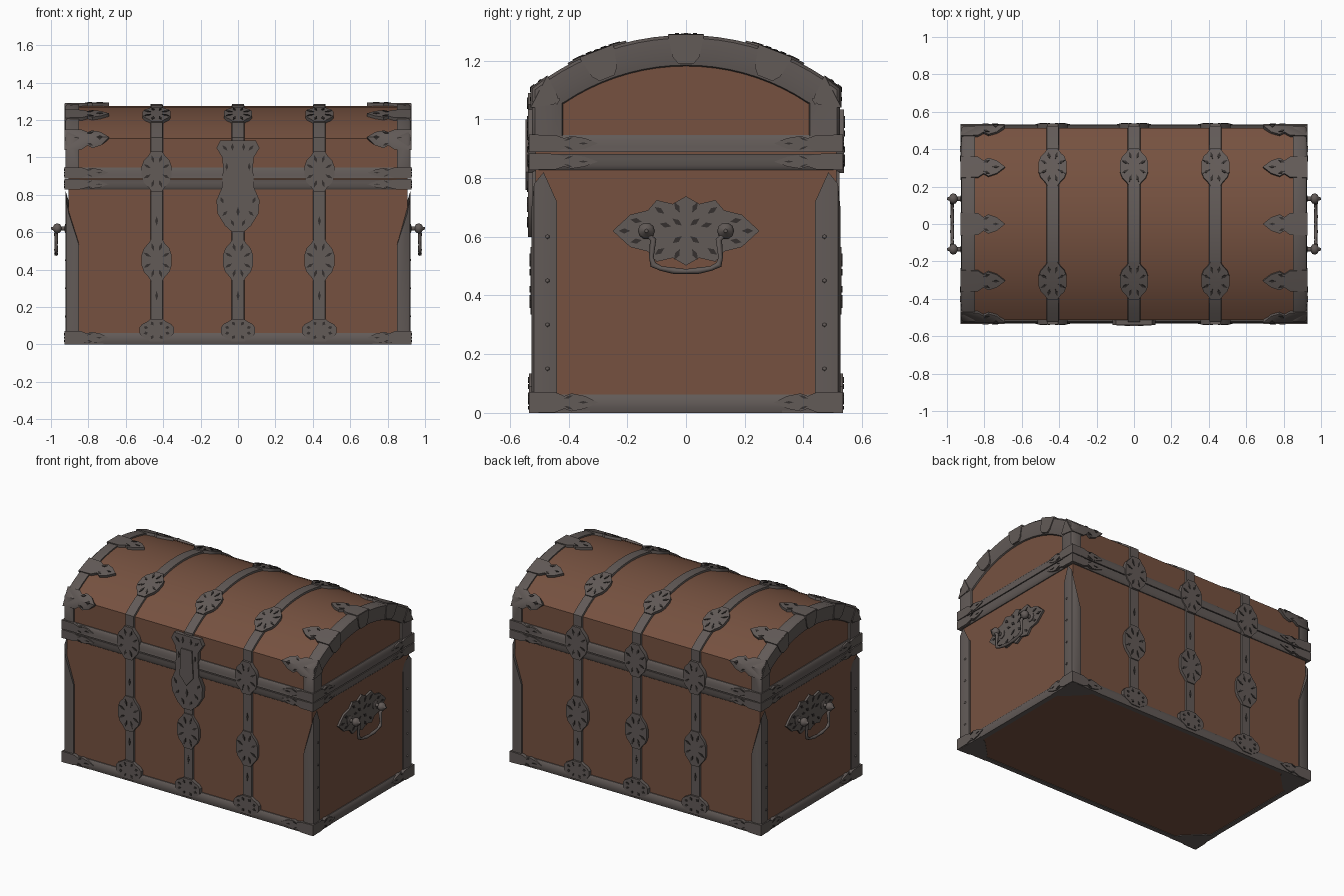
import bpy, bmesh
from math import sin, cos, asin, pi, copysign, hypot

if "Cube" in bpy.data.objects:
    bpy.data.objects.remove(bpy.data.objects["Cube"])


def material(name, colour):
    m = bpy.data.materials.new(name)
    m.use_nodes = True
    m.diffuse_color = (*colour, 1)
    bsdf = m.node_tree.nodes["Principled BSDF"]
    bsdf.inputs["Base Color"].default_value = (*colour, 1)
    bsdf.inputs["Roughness"].default_value = 0.8
    return m


WOOD = material("brown wood", (0.18, 0.083, 0.051))
IRON = material("grey iron", (0.122, 0.103, 0.096))
DARK = material("dark iron", (0.035, 0.03, 0.028))

# Main sizes: half length, half depth, spring line, crown, seam
E, D, SPRING, CROWN, SEAM = 0.905, 0.512, 1.10, 1.275, 0.885
R = (D ** 2 + (CROWN - SPRING) ** 2) / (2 * (CROWN - SPRING))
HALF = asin(D / R)
A = R * HALF


def wrap(x, s, d=0.0):
    """Point at distance s along the front-lid-back outline, raised by d."""
    side, t = copysign(1, s), abs(s)
    if abs(t - A) < 1e-4:
        mid = (HALF + pi / 2) / 2
        k = d / cos(pi / 2 - mid)
        return (x, side * (D + k * sin(mid)), SPRING + k * cos(mid))
    if t < A:
        return (x, (R + d) * sin(s / R), CROWN - R + (R + d) * cos(s / R))
    return (x, side * (D + d), SPRING - (t - A))


def at_height(z, side):
    return side * (A + SPRING - z)


def at_depth(y):
    return R * asin(y / R)


def outline(bottom):
    arc = [A * k / 10 for k in range(-10, 11)]
    return [at_height(bottom, -1)] + arc + [at_height(bottom, 1)]


def sweep(bm, rings, loop=False):
    """Skin closed rings of points, capped unless the path is a loop."""
    vs = [[bm.verts.new(p) for p in ring] for ring in rings]
    n = len(vs[0])
    for i in range(len(vs) if loop else len(vs) - 1):
        a, b = vs[i], vs[(i + 1) % len(vs)]
        for j in range(n):
            bm.faces.new((a[j], a[(j + 1) % n], b[(j + 1) % n], b[j]))
    if not loop:
        bm.faces.new(vs[0])
        bm.faces.new(vs[-1])


def plate(bm, pts, centre, place, low, high, mat=0):
    """Thin raised plate with any outline, laid on a surface."""
    base = [bm.verts.new(place(u, v, low)) for u, v in pts]
    top = [bm.verts.new(place(u, v, high)) for u, v in pts]
    hub = bm.verts.new(place(*centre, high))
    faces = [bm.faces.new(base)]
    for i in range(len(pts)):
        j = (i + 1) % len(pts)
        faces.append(bm.faces.new((base[i], base[j], top[j], top[i])))
        faces.append(bm.faces.new((top[i], top[j], hub)))
    for f in faces:
        f.material_index = mat


def slot(bm, u, v, du, dv, place, d, length=0.02, width=0.008):
    """Dark almond-shaped piercing pointing along (du, dv)."""
    k = hypot(du, dv)
    du, dv = du / k, dv / k
    pts = [(u + du * a - dv * b, v + dv * a + du * b)
           for a, b in ((length, 0), (0, width), (-length, 0), (0, -width))]
    plate(bm, pts, (u, v), place, d - 0.003, d + 0.003, 1)


def mirrored(quarter):
    """Outline from one quarter, running from the v axis to the u axis."""
    half = quarter + [(u, -v) for u, v in reversed(quarter) if v]
    return half + [(-u, v) for u, v in reversed(half) if u]


def finish(bm, name, *mats, angle=0.6):
    bmesh.ops.recalc_face_normals(bm, faces=bm.faces)
    me = bpy.data.meshes.new(name)
    bm.to_mesh(me)
    bm.free()
    for m in mats:
        me.materials.append(m)
    me.shade_smooth()
    me.set_sharp_from_angle(angle=angle)
    ob = bpy.data.objects.new(name, me)
    bpy.context.collection.objects.link(ob)
    return ob


# Wooden box and domed lid
bm = bmesh.new()
sweep(bm, [[(x, -D, 0.004), (x, D, 0.004), (x, D, SEAM), (x, -D, SEAM)] for x in (-E, E)])
finish(bm, "wooden_box", WOOD)
bm = bmesh.new()
sweep(bm, [[wrap(x, s) for s in outline(SEAM)] for x in (-E, E)])
finish(bm, "wooden_lid", WOOD, angle=0.4)

# Rounded iron bands round the foot and either side of the seam
for name, z0, z1, lip in (("foot_band", 0, 0.062, 0.012), ("box_rim_band", 0.828, 0.882, 0.021),
                          ("lid_rim_band", 0.888, 0.946, 0.021)):
    bm = bmesh.new()
    h = z1 - z0
    top_lip = lip if name == "box_rim_band" else 0.006
    low_lip = 0.006 if name == "box_rim_band" else lip
    prof = [(-0.02, z0), (low_lip, z0), (0.018, z0 + h * 0.3), (0.018, z0 + h * 0.7),
            (top_lip, z1), (-0.02, z1)]
    sweep(bm, [[(sx * (E + o), sy * (D + o), z) for o, z in prof]
               for sx, sy in ((1, 1), (-1, 1), (-1, -1), (1, -1))], loop=True)
    finish(bm, name, IRON, angle=0.9)

# Corner posts with slanted tops and small rivets
columns = [(0.85, 0.50, 0.53), (0.85, 0.521, 0.53), (0.905, 0.526, 0.70), (0.919, 0.518, 0.78),
           (0.922, 0.485, 0.82), (0.915, 0.44, 0.72), (0.89, 0.44, 0.72)]
bm = bmesh.new()
for sx in (1, -1):
    for sy in (1, -1):
        sweep(bm, [[(sx * x, sy * y, 0.03) for x, y, z in columns],
                   [(sx * x, sy * y, z) for x, y, z in columns]])
        for z in (0.15, 0.3, 0.45, 0.6):
            ball = bmesh.ops.create_icosphere(bm, subdivisions=1, radius=0.008)["verts"]
            bmesh.ops.translate(bm, verts=ball, vec=(sx * 0.919, sy * 0.472, z))
finish(bm, "corner_posts", IRON, angle=0.9)

# Curved trim over both lid ends, with lugs folded down the end face
trim = [(0.85, -0.03), (0.85, 0.009), (0.91, 0.012), (0.922, 0.002),
        (0.922, -0.05), (0.914, -0.09), (0.89, -0.10)]
bm = bmesh.new()
for sx in (1, -1):
    sweep(bm, [[wrap(sx * x, s, d) for x, d in trim] for s in outline(0.94)])
    for s0 in (-A, -at_depth(0.3), 0, at_depth(0.3), A):
        def lug(u, v, d):
            return wrap(sx * (E + d), s0 + u, -v)
        plate(bm, [(-0.06, -0.014), (0.06, -0.014), (0.05, 0.06), (0.03, 0.084),
                   (-0.03, 0.084), (-0.05, 0.06)], (0, 0.03), lug, 0, 0.022)
finish(bm, "lid_end_trim", IRON, angle=0.8)

# Pointed finger plates on the lid edge, seam corners and foot corners
FINGER = [(0, 1), (0.09, 0.95), (0.12, 0.6), (0.145, 0.85), (0.19, 0.6), (0.235, 0)]
FINGER += [(u, -v) for u, v in reversed(FINGER[:-1])]


def finger(bm, place, w, d):
    plate(bm, [(u, v * w) for u, v in FINGER], (0.12, 0), place, -0.01, d)
    for u, v, dv in ((0.135, 0.5, 0.4), (0.135, -0.5, -0.4), (0.185, 0, 0)):
        slot(bm, u, v * w, 1, dv, place, d, 0.017, 0.12 * w)


bm = bmesh.new()
for sx in (1, -1):
    for s0 in (-A, -at_depth(0.3), 0, at_depth(0.3), A):
        finger(bm, lambda u, v, d: wrap(sx * (0.924 - u), s0 + v, d), 0.06, 0.017)
    for sy in (1, -1):
        for z0, w in ((0.036, 0.036), (0.856, 0.028), (0.918, 0.03)):
            finger(bm, lambda u, v, d: (sx * (0.928 - u), sy * (D + d), z0 + v), w, 0.023)
            finger(bm, lambda u, v, d: (sx * (E + d), sy * (0.535 - u), z0 + v), w, 0.023)
        # Triangular plates under the box
        plate(bm, [(0, 0), (0.2, 0), (0.17, 0.06), (0.06, 0.17), (0, 0.2)], (0.06, 0.06),
              lambda u, v, d: (sx * (0.92 - u), sy * (0.527 - v), d), 0.008, 0)
finish(bm, "corner_plates", IRON, DARK)

# Three straps running front to back, each with pierced oval medallions
OVAL = mirrored([(0.35, 1), (0.55, 0.78), (0.85, 0.55), (1, 0.25)])


def medallion(bm, place, w, h, d):
    plate(bm, [(u * w, v * h) for u, v in OVAL], (0, 0), place, -0.01, d)
    for k in range(8):
        a = (k + 0.5) * pi / 4
        u, v = 0.68 * w * cos(a), 0.66 * h * sin(a)
        slot(bm, u, v, u, v, place, d, 0.2 * h, 0.1 * w)


for name, x0 in (("right_strap", -0.435), ("middle_strap", 0), ("left_strap", 0.435)):
    bm = bmesh.new()
    strap = [(-0.036, -0.01), (-0.031, 0.011), (0.031, 0.011), (0.036, -0.01)]
    sweep(bm, [[wrap(x0 + x, s, d) for x, d in strap] for s in outline(0.01)])
    for side in (-1, 1):
        spots = [(at_height(0.45, side), 0.08, 0.115, 0.018),
                 (at_height(0.075, side), 0.092, 0.06, 0.023),
                 (at_depth(0.3) * side, 0.075, 0.105, 0.018)]
        if x0 or side > 0:
            spots.append((at_height(0.925, side), 0.08, 0.108, 0.026))
        for s0, w, h, d in spots:
            medallion(bm, lambda u, v, d: wrap(x0 + u, s0 + v, d), w, h, d)
        for z in (0.26, 0.66):
            slot(bm, x0, at_height(z, side), 0, 1, wrap, 0.011, 0.026)
    finish(bm, name, IRON, DARK)


# Lock plate with hasp and keyhole
def front(u, v, d):
    return (u, -D - d, v)


half = [(0.095, 1.09), (0.115, 1.05), (0.083, 1.0), (0.08, 0.93), (0.085, 0.88), (0.085, 0.84),
        (0.115, 0.77), (0.11, 0.70), (0.07, 0.635), (0.03, 0.6)]
bm = bmesh.new()
plate(bm, half + [(-u, v) for u, v in reversed(half)], (0, 0.86), front, 0, 0.027)
plate(bm, [(-0.04, 1.0), (0.04, 1.0), (0.05, 0.82), (0, 0.76), (-0.05, 0.82)], (0, 0.88),
      front, 0.02, 0.034)
for sx in (1, -1):
    for u, v, du, dv in ((0.07, 1.05, 1, 1), (0.03, 1.055, 0, 1), (0.06, 0.95, 0, 1),
                         (0.085, 0.77, 1, 2), (0.07, 0.70, -1, 1), (0.03, 0.65, 1, 2)):
        slot(bm, sx * u, v, sx * du, dv, front, 0.027)
slot(bm, 0, 0.71, 0, 1, front, 0.027, 0.026, 0.009)
finish(bm, "lock_plate", IRON, DARK)

# Side handles: pierced backplate, turned knobs, drooping bail
SCROLL = mirrored([(0, 0.118), (0.045, 0.092), (0.1, 0.105), (0.13, 0.07), (0.19, 0.055), (0.25, 0)])
KNOB = [(0.9, 0.03), (0.922, 0.03), (0.928, 0.012), (0.945, 0.012), (0.952, 0.024),
        (0.968, 0.029), (0.982, 0.022), (0.988, 0.01), (1.0, 0.006)]
for name, sx in (("left", 1), ("right", -1)):
    def end(u, v, d):
        return (sx * (E + d), u, 0.62 + v)
    bm = bmesh.new()
    plate(bm, SCROLL, (0, 0), end, -0.005, 0.013)
    for su in (1, -1):
        for u, v in ((0.21, 0), (0.17, 0.035), (0.17, -0.035), (0.09, 0.07), (0.09, -0.07),
                     (0.03, 0.08), (0.03, -0.08), (0.07, 0.02), (0.03, 0.03), (0.03, -0.03)):
            slot(bm, su * u, v, su * (u + 0.01), v, end, 0.013, 0.02, 0.009)
    finish(bm, name + "_handle_plate", IRON, DARK)
    bm = bmesh.new()
    for y in (-0.135, 0.135):
        sweep(bm, [[(sx * x, y + r * cos(k * pi / 5), 0.62 + r * sin(k * pi / 5))
                    for k in range(10)] for x, r in KNOB])
    finish(bm, name + "_handle_knobs", IRON, angle=1.0)
    bm = bmesh.new()
    path = [(-0.135, 0.612), (-0.112, 0.59), (-0.118, 0.53), (-0.112, 0.505), (-0.085, 0.492),
            (-0.04, 0.484), (0, 0.482)]
    path += [(-y, z) for y, z in reversed(path[:-1])]
    rings = []
    for i, (y, z) in enumerate(path):
        (ya, za), (yb, zb) = path[max(i - 1, 0)], path[min(i + 1, len(path) - 1)]
        k = hypot(yb - ya, zb - za)
        r = 0.011 if i % 2 else 0.008
        rings.append([(sx * (0.972 + r * cos(t * pi / 4)), y - r * sin(t * pi / 4) * (zb - za) / k,
                       z + r * sin(t * pi / 4) * (yb - ya) / k) for t in range(8)])
    sweep(bm, rings)
    finish(bm, name + "_handle_bail", IRON, angle=1.2)
